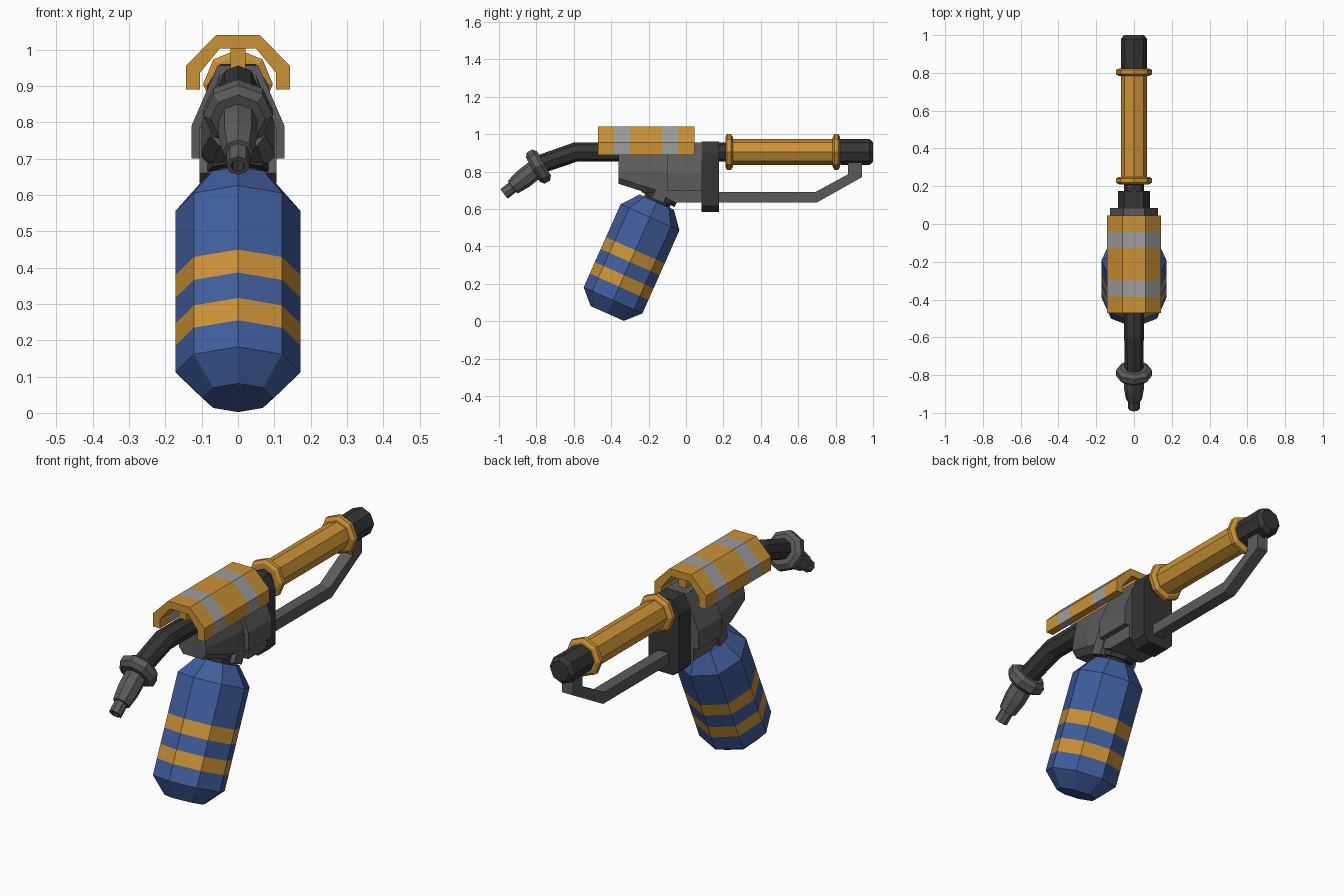
import bpy, bmesh, math

if "Cube" in bpy.data.objects:
    bpy.data.objects.remove(bpy.data.objects["Cube"])

def mat(name, rgb):
    m = bpy.data.materials.new(name)
    m.diffuse_color = (*rgb, 1)
    m.use_nodes = True
    m.node_tree.nodes["Principled BSDF"].inputs["Base Color"].default_value = m.diffuse_color
    return m

YELLOW = mat("ochre_yellow", (0.60, 0.29, 0.036))
BLUE = mat("tank_blue", (0.052, 0.112, 0.34))
LIGHT = mat("light_grey", (0.34, 0.34, 0.34))
MID = mat("mid_grey", (0.105, 0.105, 0.105))
DARK = mat("dark_grey", (0.036, 0.036, 0.036))

def loft(name, rings, mats, seg=None):
    """Skin a list of equal-length point rings, cap both ends; seg gives a material per span."""
    bm = bmesh.new()
    vs = [[bm.verts.new(p) for p in r] for r in rings]
    n = len(rings[0])
    for i in range(len(vs) - 1):
        for j in range(n):
            k = (j + 1) % n
            f = bm.faces.new((vs[i][j], vs[i][k], vs[i + 1][k], vs[i + 1][j]))
            f.material_index = seg[i] if seg else 0
    for r, s in ((vs[0], 0), (vs[-1], -1)):
        bm.faces.new(r).material_index = seg[s] if seg else 0
    bmesh.ops.recalc_face_normals(bm, faces=bm.faces)
    me = bpy.data.meshes.new(name)
    bm.to_mesh(me)
    bm.free()
    for m in mats:
        me.materials.append(m)
    ob = bpy.data.objects.new(name, me)
    bpy.context.collection.objects.link(ob)
    return ob

def circle(y, z, r, deg, n=8):
    """Ring around an axis lying in the YZ plane, deg above +y."""
    a = math.radians(deg)
    out = []
    for i in range(n):
        t = 2 * math.pi * i / n
        u = r * math.cos(t)
        out.append((r * math.sin(t), y - u * math.sin(a), z + u * math.cos(a)))
    return out

def lathe(name, origin, deg, profile, mats, seg=None):
    """Turned eight-sided part: profile is (distance along axis, radius)."""
    a = math.radians(deg)
    y, z = origin
    return loft(name, [circle(y + t * math.cos(a), z + t * math.sin(a), r, deg)
                       for t, r in profile], mats, seg)

def mirrored(half):
    """Close a half outline of (x, z) across x = 0."""
    return half + [(-x, z) for x, z in reversed(half)]

def extrude_y(name, outline, ys, mats, seg=None):
    return loft(name, [[(x, y, z) for x, z in outline] for y in ys], mats, seg)

def extrude_x(name, outline, w, m):
    return loft(name, [[(x, y, z) for y, z in outline] for x in (-w, w)], [m])

AX = 0.905  # height of the main pipe axis

# bent pipe
loft("main_pipe", [circle(-0.80, 0.832, 0.05, 21), circle(-0.735, 0.855, 0.05, 20),
                   circle(-0.59, AX, 0.052, 9), circle(0.25, AX, 0.052, 0)], [DARK])

# nozzle with collar and open tip
lathe("nozzle_collar", (-0.789, 0.827), 30,
      [(-0.034, 0.075), (-0.016, 0.096), (0.016, 0.096), (0.034, 0.075)], [MID])
lathe("nozzle", (-0.792, 0.822), 218,
      [(0, 0.053), (0.10, 0.053), (0.17, 0.043), (0.172, 0.032), (0.23, 0.032),
       (0.23, 0.02), (0.18, 0.02)], [MID, DARK], [0, 0, 0, 0, 0, 1])

# rear grip, its two rings and the end cap
lathe("grip", (0, AX), 0, [(0.22, 0.07), (0.82, 0.07)], [YELLOW])
for tag, y in (("front", 0.23), ("rear", 0.804)):
    lathe("grip_ring_" + tag, (y, AX), 0,
          [(-0.02, 0.08), (-0.01, 0.096), (0.01, 0.096), (0.02, 0.08)], [YELLOW])
lathe("end_cap", (0, AX), 0, [(0.81, 0.068), (0.98, 0.07), (1.0, 0.052)], [DARK])

# striped top cover and the fin holding it
cover = mirrored([(0.104, 0.89), (0.143, 0.89), (0.143, 0.956), (0.06, 1.04)])
cover += [(-0.104, 0.89), (-0.104, 0.937), (-0.05, 1.003), (0.05, 1.003), (0.104, 0.937)]
cover = [p for i, p in enumerate(cover) if p not in cover[:i]]
extrude_y("top_cover", cover, [-0.47, -0.385, -0.30, -0.128, -0.043, 0.045],
          [YELLOW, LIGHT], [0, 1, 0, 1, 0])
extrude_y("cover_fin", mirrored([(0.02, 0.94), (0.02, 1.006)]), [-0.44, 0.03], [YELLOW])

# receiver: wide rear block, lower block, tapering front block, rear plate
extrude_y("rear_body", mirrored([(0.056, 0.957), (0.128, 0.79), (0.128, 0.70)]),
          [-0.10, 0.085], [MID])
extrude_x("lower_body", [(-0.16, 0.72), (-0.10, 0.655), (-0.06, 0.635), (0.085, 0.635), (0.085, 0.72)],
          0.10, MID)
front = []
for y, w, low in ((-0.36, 0.075, 0.735), (-0.22, 0.10, 0.69), (-0.08, 0.10, 0.65)):
    sec = mirrored([(0.05, 0.93), (w, 0.80), (w, low + 0.03), (w * 0.7, low)])
    front.append([(x, y, z) for x, z in sec])
loft("front_body", front, [MID])
extrude_y("rear_plate", mirrored([(0.05, 0.96), (0.085, 0.90), (0.085, 0.615), (0.055, 0.585)]),
          [0.082, 0.176], [DARK])

# support rod under the grip
extrude_x("support_rod", [(0.15, 0.635), (0.70, 0.635), (0.94, 0.77), (0.94, 0.86), (0.865, 0.86),
                          (0.865, 0.785), (0.69, 0.69), (0.15, 0.69)], 0.03, MID)

# tilted tank with two painted bands
lathe("tank", (-0.39, 0.112), 66,
      [(-0.077, 0.097), (0, 0.172), (0.08, 0.172), (0.147, 0.172), (0.224, 0.172),
       (0.293, 0.172), (0.486, 0.172), (0.575, 0.10)],
      [BLUE, YELLOW], [0, 0, 1, 0, 1, 0, 0])
lathe("tank_neck", (-0.39, 0.112), 66, [(0.56, 0.075), (0.64, 0.075)], [DARK])
lathe("neck_ring", (-0.39, 0.112), 66, [(0.59, 0.098), (0.615, 0.098)], [DARK])

# bracket joining the tank to the receiver
a = math.radians(66)
corners = [(0.585, -0.035), (0.585, 0.035), (0.725, 0.03), (0.725, -0.03)]
extrude_x("tank_bracket", [(-0.39 + t * math.cos(a) - u * math.sin(a),
                            0.112 + t * math.sin(a) + u * math.cos(a)) for t, u in corners],
          0.106, MID)
